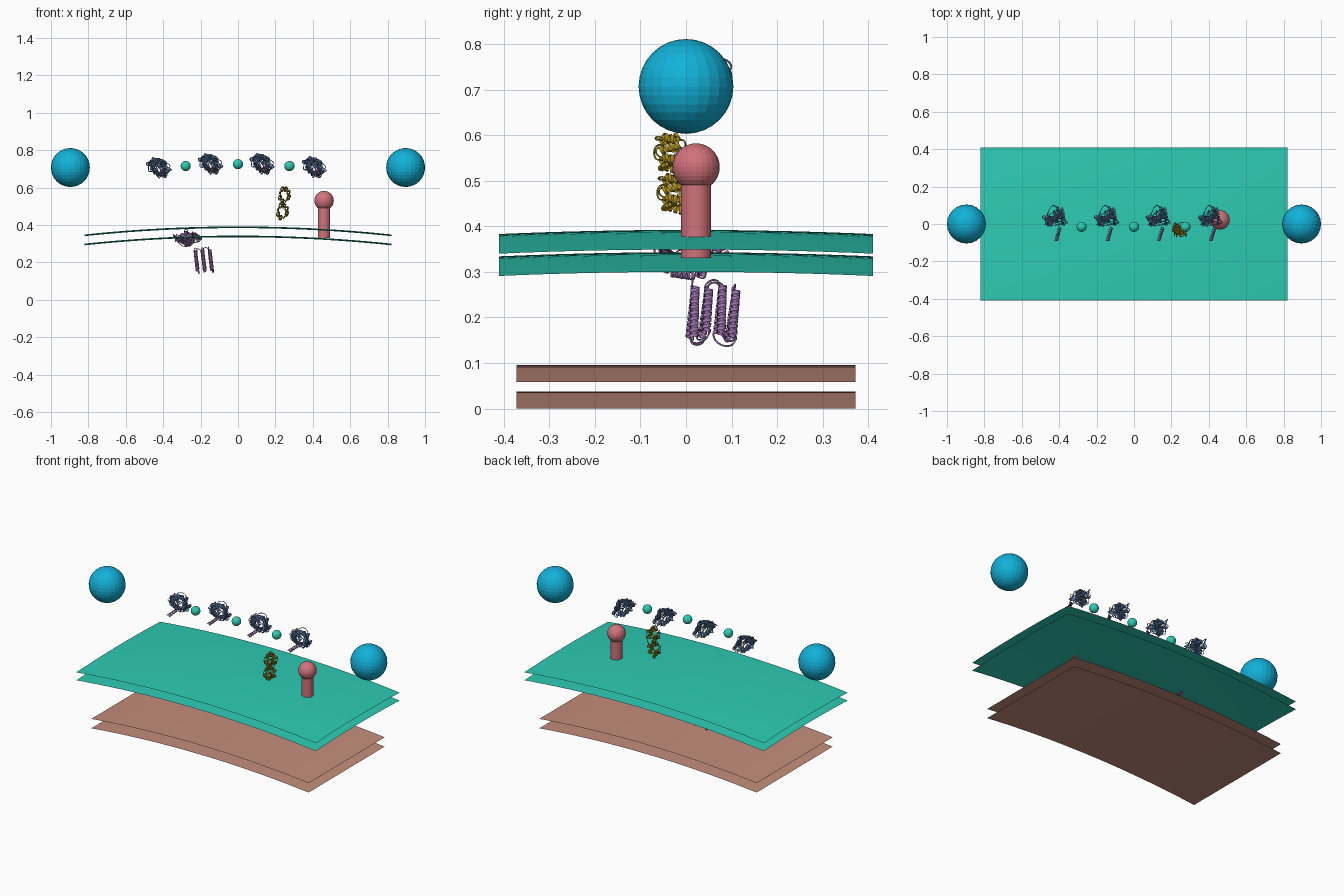
import bpy, bmesh, math, random
from mathutils import Vector, Matrix

if "Cube" in bpy.data.objects:
    bpy.data.objects.remove(bpy.data.objects["Cube"])

random.seed(7)


def material(name, rgb):
    m = bpy.data.materials.new(name)
    m.diffuse_color = (*rgb, 1)
    m.use_nodes = True
    m.node_tree.nodes["Principled BSDF"].inputs["Base Color"].default_value = m.diffuse_color
    return m


CYAN = material("cyan", (0.006, 0.44, 0.69))
TEAL = material("teal", (0.027, 0.60, 0.46))
BROWN = material("clay brown", (0.55, 0.27, 0.20))
PINK = material("rose", (0.64, 0.17, 0.20))
BLUE = material("steel blue", (0.11, 0.22, 0.40))
PURPLE = material("lilac", (0.36, 0.18, 0.46))
GOLD = material("gold", (0.42, 0.29, 0.015))


def finish(name, bm, mats, smooth=None):
    me = bpy.data.meshes.new(name)
    bm.to_mesh(me)
    bm.free()
    for m in mats:
        me.materials.append(m)
    ob = bpy.data.objects.new(name, me)
    bpy.context.collection.objects.link(ob)
    if smooth:
        for p in me.polygons:
            p.use_smooth = True
    return ob


def sphere(name, loc, r, mat, seg=24, rings=16):
    bm = bmesh.new()
    bmesh.ops.create_uvsphere(bm, u_segments=seg, v_segments=rings, radius=r,
                              matrix=Matrix.Translation(loc))
    return finish(name, bm, [mat])


# Thin arched sheets
def sheet(name, hx, hy, top, drop_x, drop_y, mat):
    bm = bmesh.new()
    bmesh.ops.create_grid(bm, x_segments=32, y_segments=16, size=1)
    for v in bm.verts:
        u, w = v.co.x, v.co.y
        v.co = (u * hx, w * hy, top - drop_x * u * u - drop_y * w * w)
    return finish(name, bm, [mat], True)


sheet("upper_membrane_top", 0.82, 0.41, 0.392, 0.043, 0.009, TEAL)
sheet("upper_membrane_bottom", 0.82, 0.41, 0.343, 0.043, 0.009, TEAL)
sheet("lower_membrane_top", 0.744, 0.372, 0.095, 0.037, 0, BROWN)
sheet("lower_membrane_bottom", 0.744, 0.372, 0.037, 0.037, 0, BROWN)

# End spheres and the small linking beads
for side, x in (("left", -0.896), ("right", 0.896)):
    sphere(side + "_end_sphere", (x, 0, 0.707), 0.104, CYAN)
for i, (x, z) in enumerate(((-0.28, 0.715), (0, 0.725), (0.275, 0.715))):
    sphere(f"bead_{i + 1}", (x, -0.015, z), 0.027, TEAL)

# Pin standing through the upper membrane
sphere("pin_head", (0.46, 0.022, 0.53), 0.052, PINK)
bm = bmesh.new()
bmesh.ops.create_cone(bm, cap_ends=True, segments=24, radius1=0.033, radius2=0.033,
                      depth=0.18, matrix=Matrix.Translation((0.46, 0.022, 0.42)))
finish("pin_stem", bm, [PINK])


# Sweep a flat rectangular section along points
def sweep(bm, pts, sides, widths, thick, mi):
    rings = []
    n = len(pts)
    for i, p in enumerate(pts):
        t = (pts[min(i + 1, n - 1)] - pts[max(i - 1, 0)]).normalized()
        s = sides[i] - t * sides[i].dot(t)
        if s.length < 1e-4:
            s = t.orthogonal()
        s.normalize()
        o = t.cross(s) * thick / 2
        s = s * widths[i] / 2
        rings.append([bm.verts.new(p + q) for q in (s + o, o - s, -s - o, s - o)])
    faces = [bm.faces.new(rings[0][::-1]), bm.faces.new(rings[-1])]
    for a, b in zip(rings, rings[1:]):
        for k in range(4):
            j = (k + 1) % 4
            faces.append(bm.faces.new((a[k], a[j], b[j], b[k])))
    for f in faces:
        f.material_index = mi


def helix(bm, a, b, mi, r=0.009, pitch=0.0125):
    d = b - a
    ax = d.normalized()
    u = ax.orthogonal().normalized()
    v = ax.cross(u)
    n = max(8, int(d.length / pitch * 12))
    pts = []
    for i in range(n + 1):
        g = i / 12 * math.tau
        pts.append(a + d * (i / n) + (u * math.cos(g) + v * math.sin(g)) * r)
    sweep(bm, pts, [ax] * (n + 1), [0.0075] * (n + 1), 0.0018, mi)
    return pts[0], pts[-1]


# Gently twisted strand ending in an arrowhead
def strand(bm, a, b, mi):
    d = b - a
    u = d.orthogonal().normalized()
    w = d.normalized().cross(u)
    ts = [0, 0.15, 0.3, 0.45, 0.6, 0.72, 0.73, 0.87, 1]
    ws = [0.009] * 6 + [0.016, 0.009, 0.002]
    pts = [a + d * t + u * 0.006 * math.sin(t * math.pi) for t in ts]
    sweep(bm, pts, [u * math.cos(t) + w * math.sin(t) for t in ts], ws, 0.002, mi)
    return pts[0], pts[-1]


def loop(bm, a, da, b, db, mi):
    h = min(0.03, (b - a).length * 0.6)
    c, d = a + da * h, b - db * h
    pts = []
    for i in range(11):
        t = i / 10
        s = 1 - t
        pts.append(a * s**3 + c * 3 * s * s * t + d * 3 * s * t * t + b * t**3)
    sweep(bm, pts, [Vector((0.3, 0.5, 0.8))] * 11, [0.003] * 11, 0.003, mi)


# Join a list of (kind, start, end, material index) into one folded chain
def chain(bm, parts):
    last = None
    for kind, a, b, mi in parts:
        a, b = Vector(a), Vector(b)
        d = (b - a).normalized()
        s, e = (helix if kind == "h" else strand)(bm, a, b, mi)
        if last:
            loop(bm, last[0], last[1], s, d, mi)
        last = (e, d)


def ball_point(radii):
    while True:
        p = Vector([random.uniform(-1, 1) for _ in range(3)])
        if 0.3 < p.length < 1:
            return Vector([c * r for c, r in zip(p, radii)])


def blob(n, radii, centre, rot, kinds, lo, hi):
    parts = []
    while len(parts) < n:
        a, b = ball_point(radii), ball_point(radii)
        if lo < (a - b).length < hi:
            parts.append((kinds[len(parts) % len(kinds)],
                          rot @ a + centre, rot @ b + centre, 0))
    return parts


# Row of folded blue proteins sharing one mesh
bm = bmesh.new()
tilt = Matrix.Rotation(math.radians(32), 3, 'Y')
chain(bm, blob(19, (0.078, 0.060, 0.048), Vector((0, 0.035, 0)), tilt, "hsh", 0.035, 0.075))
chain(bm, [("h", (0.02, -0.02, -0.01), (0.0, -0.088, -0.03), 1)])
first = finish("blue_protein_1", bm, [BLUE, PURPLE])
row = ((-0.418, 0.704, -4), (-0.142, 0.724, -1), (0.133, 0.724, 1), (0.412, 0.706, 4))
for i, (x, z, ang) in enumerate(row):
    ob = first
    if i:
        ob = bpy.data.objects.new(f"blue_protein_{i + 1}", first.data)
        bpy.context.collection.objects.link(ob)
    ob.location = (x, 0, z)
    ob.rotation_euler.y = math.radians(ang)

# Purple protein: bundle of upright helices under a flat domain in the membrane
bm = bmesh.new()
parts = []
for i in range(12):
    col, rw = divmod(i, 4)
    if col % 2:
        rw = 3 - rw
    x, y = -0.222 + col * 0.038, 0.012 + rw * 0.03
    lo = (x + 0.006, y + random.uniform(-0.008, 0.008), random.uniform(0.15, 0.17))
    hi = (x - 0.006, y + 0.008, random.uniform(0.255, 0.28))
    parts.append(("h", lo, hi, 0) if i % 2 else ("h", hi, lo, 0))
chain(bm, parts)
chain(bm, blob(16, (0.085, 0.105, 0.046), Vector((-0.275, 0.005, 0.333)),
               Matrix.Identity(3), "hhs", 0.04, 0.085))
finish("purple_protein", bm, [PURPLE])

# Gold protein: two open rings stacked above each other
bm = bmesh.new()
parts = []
for cx, cy, cz in ((0.245, -0.035, 0.56), (0.235, -0.028, 0.472)):
    for k in range(8):
        g = k / 8 * math.tau + 1.2
        x, z = cx + 0.025 * math.cos(g), cz + 0.034 * math.sin(g)
        s = 0.02 if k % 2 else -0.02
        parts.append(("hs"[k % 3 == 2], (x, cy - s, z - 0.006), (x + 0.004, cy + s, z + 0.006), 0))
chain(bm, parts)
finish("gold_protein", bm, [GOLD])
